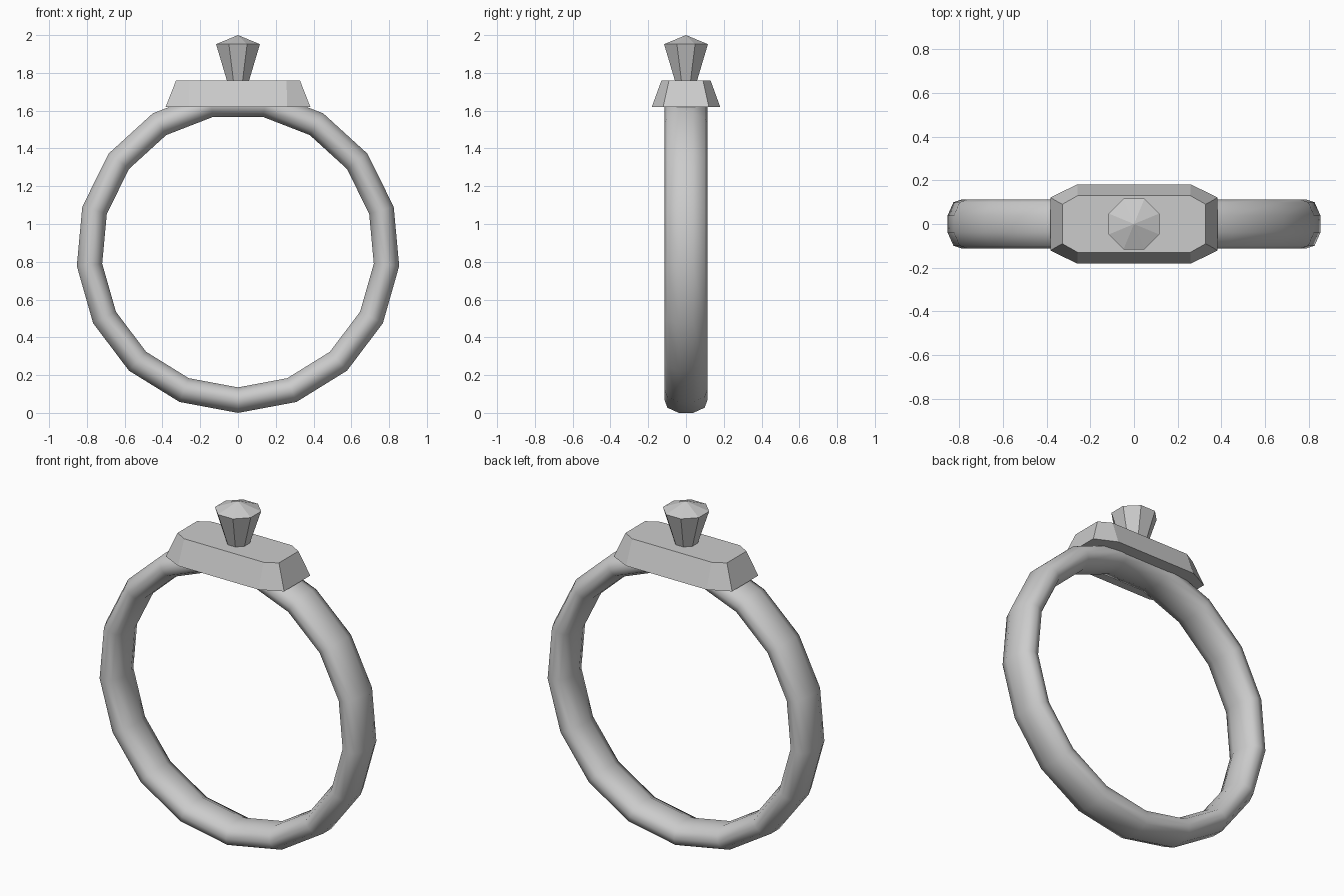
import bpy, bmesh
from math import sin, cos, pi

if "Cube" in bpy.data.objects:
    bpy.data.objects.remove(bpy.data.objects["Cube"])


def make(name, bm, smooth=False):
    bmesh.ops.recalc_face_normals(bm, faces=bm.faces)
    for f in bm.faces:
        f.smooth = smooth
    me = bpy.data.meshes.new(name)
    bm.to_mesh(me)
    bm.free()
    ob = bpy.data.objects.new(name, me)
    bpy.context.collection.objects.link(ob)
    return ob


def bridge(bm, a, b):
    n = len(a)
    for i in range(n):
        bm.faces.new((a[i], a[(i + 1) % n], b[(i + 1) % n], b[i]))


# Band: rounded ten-point section swept around 17 segments, one corner at the bottom
SEG, OUTER, INNER = 17, 0.857, 0.722
mid, half = (OUTER + INNER) / 2, (OUTER - INNER) / 2
quarter = [(0.113, 0), (0.099, 0.040), (0.038, half)]
section = (quarter + [(-y, r) for y, r in reversed(quarter)]
           + [(-y, -r) for y, r in quarter[1:]]
           + [(y, -r) for y, r in reversed(quarter[1:])])
bm = bmesh.new()
rings = []
for i in range(SEG):
    a = 2 * pi * i / SEG
    rings.append([bm.verts.new(((mid + r) * sin(a), y, OUTER - (mid + r) * cos(a)))
                  for y, r in section])
for i in range(SEG):
    bridge(bm, rings[i], rings[(i + 1) % SEG])
make("band", bm, smooth=True)


# Setting: tapered plate with clipped corners
def plate_loop(bm, x, y, cx, cy, z):
    pts = [(x, -cy), (x, cy), (cx, y), (-cx, y), (-x, cy), (-x, -cy), (-cx, -y), (cx, -y)]
    return [bm.verts.new((px, py, z)) for px, py in pts]


bm = bmesh.new()
low = plate_loop(bm, 0.383, 0.181, 0.26, 0.121, 1.62)
top = plate_loop(bm, 0.328, 0.13, 0.257, 0.09, 1.76)
bridge(bm, low, top)
bm.faces.new(top)
bm.faces.new(low[::-1])
make("setting", bm)

# Gem: eight-sided flared stone with a low pointed crown
bm = bmesh.new()
loops = []
for apothem, z in ((0.059, 1.76), (0.116, 1.952)):
    rad = apothem / cos(pi / 8)
    loops.append([bm.verts.new((rad * cos(a), rad * sin(a), z))
                  for a in (pi / 8 + k * pi / 4 for k in range(8))])
bridge(bm, *loops)
bm.faces.new(loops[0][::-1])
apex = bm.verts.new((0, 0, 2.0))
for k in range(8):
    bm.faces.new((loops[1][k], loops[1][(k + 1) % 8], apex))
make("gem", bm)
